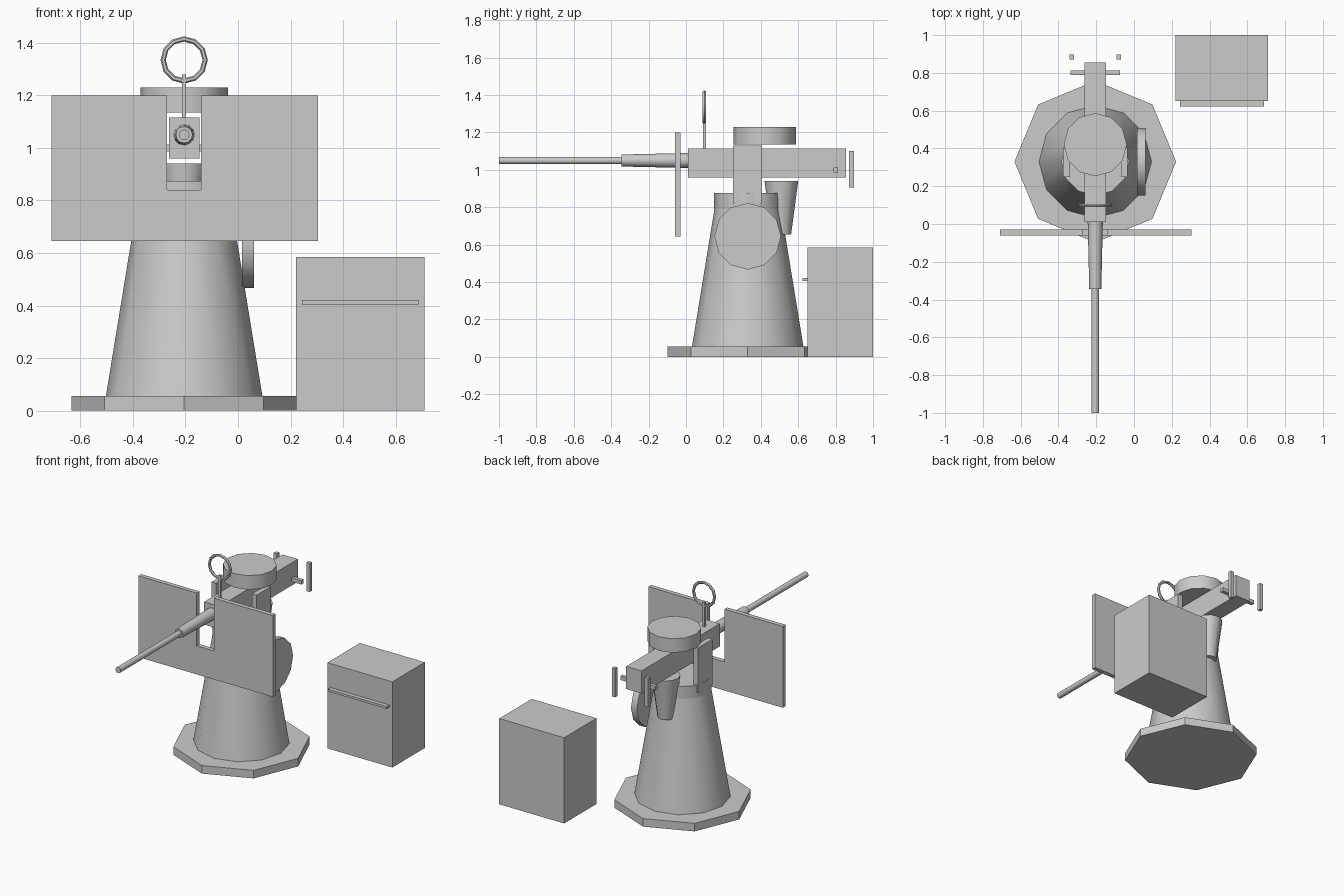
import bpy
import math

cube = bpy.data.objects.get("Cube")
if cube:
    bpy.data.objects.remove(cube, do_unlink=True)

CX = -0.205   # mount axis in x
CY = 0.33     # mount axis in y
BORE = 1.05   # barrel height

grey = bpy.data.materials.new("plain_grey")
grey.use_nodes = True
grey.diffuse_color = (0.6, 0.6, 0.6, 1)
grey.node_tree.nodes["Principled BSDF"].inputs["Base Color"].default_value = (0.6, 0.6, 0.6, 1)


def finish(name, smooth=False):
    obj = bpy.context.object
    obj.name = name
    obj.data.materials.append(grey)
    if smooth:
        bpy.ops.object.shade_smooth_by_angle(angle=math.radians(40))
    return obj


def box(name, x, y, z):
    """Box from (low, high) pairs on each axis."""
    spans = (x, y, z)
    bpy.ops.mesh.primitive_cube_add(size=1, location=[(a + b) / 2 for a, b in spans])
    obj = finish(name)
    for v in obj.data.vertices:
        for i, (a, b) in enumerate(spans):
            v.co[i] *= b - a
    return obj


def round_part(name, centre, r1, r2, length, axis="z", sides=12, smooth=True):
    """Cylinder or cone; r1 is at the low end (z, x) or the rear end (y)."""
    quarter = math.pi / 2
    rot = {"z": (0, 0, 0), "x": (0, quarter, 0), "y": (quarter, 0, 0)}[axis]
    bpy.ops.mesh.primitive_cone_add(vertices=sides, radius1=r1, radius2=r2,
                                    depth=length, location=centre, rotation=rot)
    return finish(name, smooth)


# Pedestal
round_part("base_plate", (CX, CY, 0.0275), 0.428, 0.428, 0.055, sides=8, smooth=False)
round_part("pedestal", (CX, CY, 0.4225), 0.298, 0.178, 0.735)
round_part("collar", (CX, CY, 0.8325), 0.18, 0.18, 0.085)
round_part("side_wheel", (0.0375, CY, 0.645), 0.178, 0.178, 0.045, axis="x")

# Yoke plates either side of the receiver
for side, label in ((1, "left"), (-1, "right")):
    inner, outer = CX + side * 0.135, CX + side * 0.17
    box(label + "_yoke_plate", sorted((inner, outer)), (0.25, 0.405), (0.82, 1.13))

# Receiver, barrel and feed
box("receiver", (CX - 0.058, CX + 0.058), (0.01, 0.855), (0.96, 1.115))
round_part("barrel_jacket", (CX, -0.1675, BORE), 0.04, 0.032, 0.355, axis="y")
round_part("barrel", (CX, -0.6725, BORE), 0.02, 0.02, 0.655, axis="y")
round_part("drum", (CX, 0.42, 1.1825), 0.167, 0.167, 0.095)
round_part("chute", (CX, 0.51, 0.7975), 0.052, 0.09, 0.285)

# Ring sight
box("sight_post", (CX - 0.008, CX + 0.008), (0.09, 0.106), (1.11, 1.28))
bpy.ops.mesh.primitive_torus_add(major_segments=12, minor_segments=6,
                                 major_radius=0.08, minor_radius=0.01,
                                 location=(CX, 0.098, 1.335),
                                 rotation=(math.pi / 2, 0, 0))
finish("sight_ring", True)

# Rear handles
box("handle_bar", (CX - 0.132, CX + 0.132), (0.788, 0.813), (0.987, 1.013))
for side, label in ((1, "left"), (-1, "right")):
    gx = CX + side * 0.124
    box(label + "_grip", (gx - 0.0125, gx + 0.0125), (0.872, 0.897), (0.905, 1.1))

# Shield plate with an open notch for the barrel
outline = [(-0.71, 0.645), (0.305, 0.645), (0.305, 1.2), (-0.14, 1.2),
           (-0.14, 0.84), (-0.27, 0.84), (-0.27, 1.2), (-0.71, 1.2)]
mesh = bpy.data.meshes.new("shield")
count = len(outline)
verts = [(x, y, z) for y in (-0.06, -0.03) for x, z in outline]
faces = [list(range(count)), list(range(2 * count - 1, count - 1, -1))]
for i in range(count):
    j = (i + 1) % count
    faces.append([j, i, i + count, j + count])
mesh.from_pydata(verts, [], faces)
mesh.materials.append(grey)
shield = bpy.data.objects.new("shield", mesh)
bpy.context.collection.objects.link(shield)

# Ammunition locker beside the mount
box("locker", (0.22, 0.71), (0.65, 1.0), (0, 0.585))
box("locker_rail", (0.243, 0.687), (0.622, 0.65), (0.405, 0.421))
